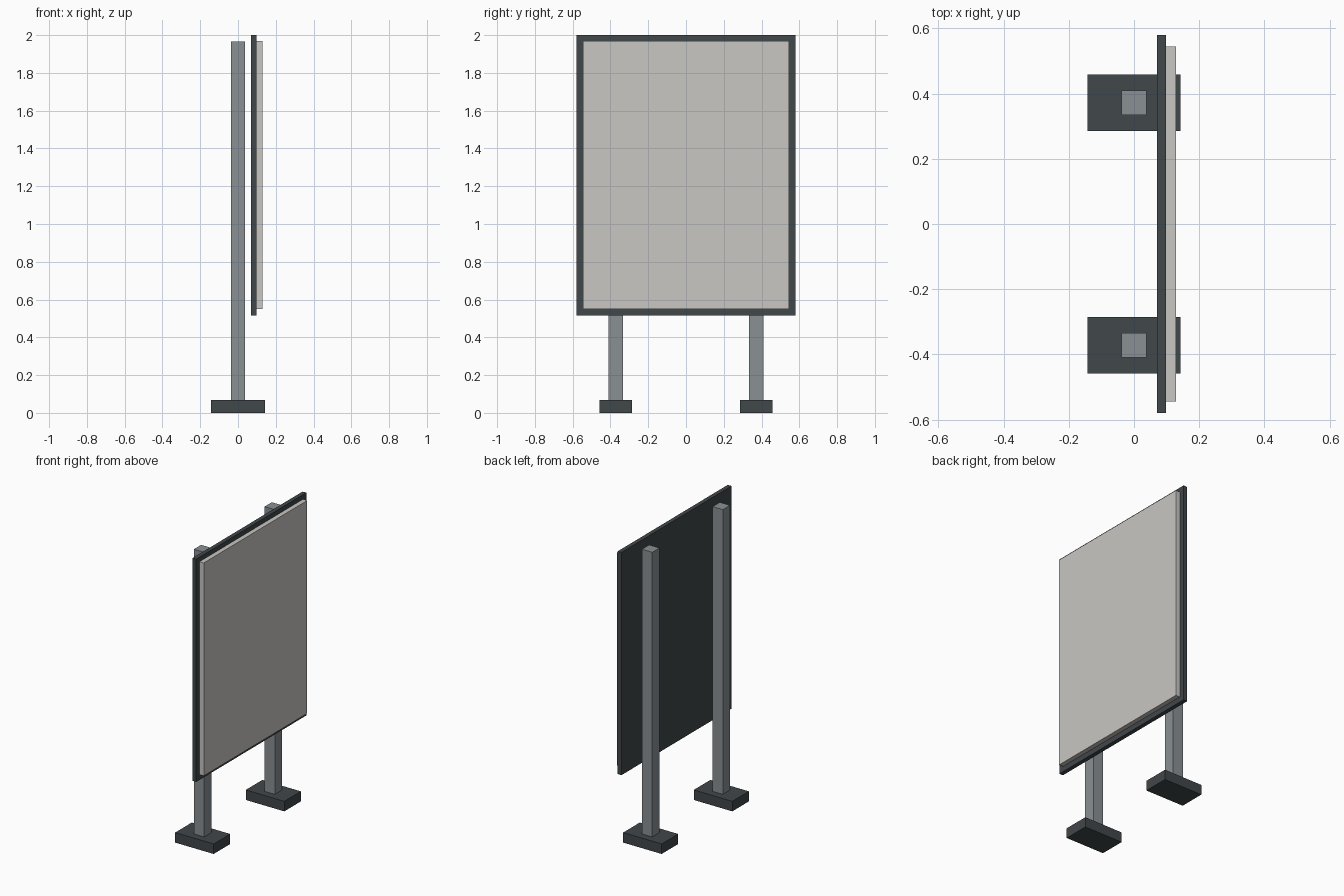
import bpy
import bmesh
from mathutils import Vector

cube = bpy.data.objects.get("Cube")
if cube:
    bpy.data.objects.remove(cube, do_unlink=True)


def make_material(name, rgb):
    mat = bpy.data.materials.new(name)
    mat.use_nodes = True
    color = (*rgb, 1.0)
    mat.diffuse_color = color
    mat.node_tree.nodes["Principled BSDF"].inputs["Base Color"].default_value = color
    return mat


def add_box(name, low, high, mat):
    """Flat-shaded box spanning two opposite corners."""
    low, high = Vector(low), Vector(high)
    center, size = (low + high) / 2, high - low
    mesh = bpy.data.meshes.new(name)
    bm = bmesh.new()
    bmesh.ops.create_cube(bm, size=1)
    bmesh.ops.scale(bm, vec=size, verts=bm.verts)
    bm.to_mesh(mesh)
    bm.free()
    mesh.materials.append(mat)
    obj = bpy.data.objects.new(name, mesh)
    obj.location = center
    bpy.context.collection.objects.link(obj)
    return obj


dark_metal = make_material("dark_metal", (0.053, 0.063, 0.069))
grey_metal = make_material("grey_metal", (0.254, 0.279, 0.296))
off_white = make_material("off_white", (0.584, 0.571, 0.546))

# Two posts, each standing in a foot block
POST_Y = 0.372
for side, y in (("front", -POST_Y), ("back", POST_Y)):
    add_box(f"{side}_foot", (-0.142, y - 0.087, 0), (0.142, y + 0.087, 0.067), dark_metal)
    add_box(f"{side}_post", (-0.038, y - 0.038, 0), (0.038, y + 0.038, 1.965), grey_metal)

# Backing board with a raised display panel facing +x
add_box("backing_board", (0.07, -0.58, 0.515), (0.098, 0.58, 2.0), dark_metal)
add_box("display_panel", (0.098, -0.545, 0.55), (0.129, 0.545, 1.97), off_white)
